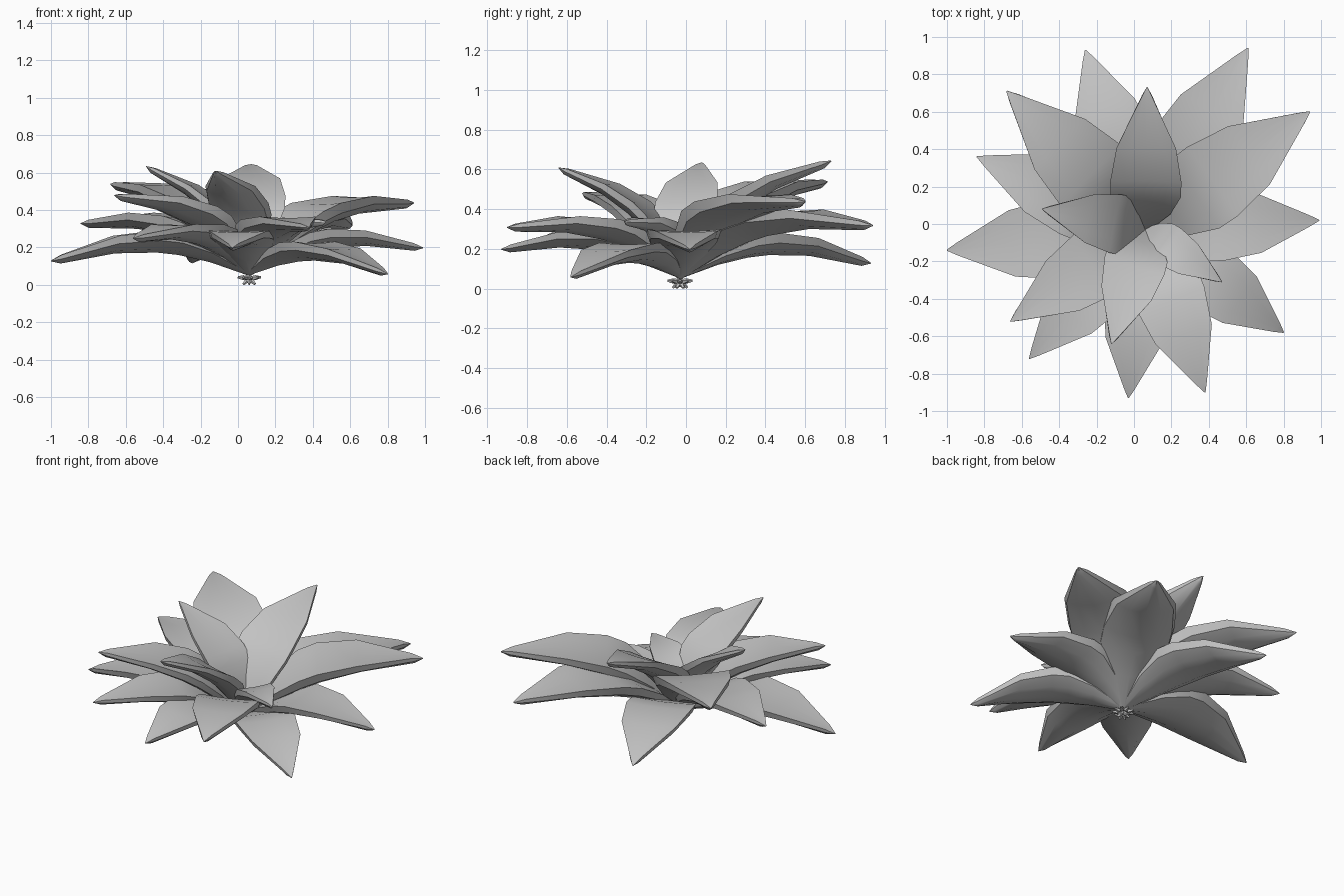
import bpy, bmesh, math
from mathutils import Vector, Matrix

cube = bpy.data.objects.get("Cube")
if cube:
    bpy.data.objects.remove(cube, do_unlink=True)


def make_material(name, colour):
    mat = bpy.data.materials.new(name)
    mat.use_nodes = True
    mat.diffuse_color = colour
    mat.node_tree.nodes["Principled BSDF"].inputs["Base Color"].default_value = colour
    return mat


grey = make_material("soft grey", (0.55, 0.55, 0.55, 1))


def finish(bm, name):
    bmesh.ops.recalc_face_normals(bm, faces=bm.faces)
    mesh = bpy.data.meshes.new(name)
    bm.to_mesh(mesh)
    bm.free()
    mesh.materials.append(grey)
    return mesh


def add_object(name, mesh):
    obj = bpy.data.objects.new(name, mesh)
    bpy.context.collection.objects.link(obj)
    return obj


def smooth(obj, degrees):
    bpy.ops.object.select_all(action="DESELECT")
    obj.select_set(True)
    bpy.context.view_layer.objects.active = obj
    bpy.ops.object.shade_smooth_by_angle(angle=math.radians(degrees))


# One fleshy leaf of unit length along x:
# (distance, half width, arch height, thickness at the keel)
STATIONS = [(0, 0.025, 0, 0.02), (0.2, 0.14, 0.112, 0.075), (0.36, 0.197, 0.164, 0.1),
            (0.47, 0.2, 0.17, 0.1), (0.68, 0.167, 0.134, 0.08),
            (0.95, 0.032, 0.03, 0.042), (1, 0.003, 0, 0.004)]
COLUMNS = [-1, -0.55, 0, 0.55, 1]
CUP = 0.05
INSET = 0.91


def leaf_mesh():
    bm = bmesh.new()
    rings = []
    for s, w, h, d in STATIONS:
        # Nearly flat top, then a keeled underside drawn in from the rim
        top = [(s, c * w, h + CUP * w * c * c) for c in COLUMNS]
        under = [(s, y * INSET, z - d * (1 - 0.5 * c * c)) for c, (s, y, z) in zip(COLUMNS, top)]
        rings.append([bm.verts.new(p) for p in top + under[::-1]])
    for r0, r1 in zip(rings, rings[1:]):
        for i in range(len(r0)):
            j = (i + 1) % len(r0)
            bm.faces.new((r0[i], r1[i], r1[j], r0[j]))
    bm.faces.new(rings[0])
    bm.faces.new(rings[-1])
    return finish(bm, "leaf")


# Leaf tips, going round the rosette; every leaf grows from the same crown
CROWN = Vector((0.06, -0.03, 0.07))
TIPS = [(0.07, 0.73, 0.645), (0.61, 0.94, 0.32), (0.94, 0.60, 0.44), (0.99, 0.02, 0.2),
        (0.80, -0.58, 0.06), (0.47, -0.31, 0.34), (0.38, -0.90, 0.31), (-0.03, -0.93, 0.2),
        (-0.12, -0.64, 0.61), (-0.56, -0.72, 0.25), (-0.66, -0.52, 0.48), (-1.0, -0.14, 0.13),
        (-0.84, 0.36, 0.33), (-0.68, 0.71, 0.54), (-0.26, 0.93, 0.13), (-0.49, 0.08, 0.635)]

leaf = leaf_mesh()
for number, tip in enumerate(TIPS, 1):
    along = Vector(tip) - CROWN
    length = along.length
    along.normalize()
    side = Vector((0, 0, 1)).cross(along).normalized()
    up = along.cross(side)
    # The short inner leaf is plumper and stands clear of its neighbours
    if length < 0.7:
        up *= 1.5
    frame = Matrix((along, side, up)).transposed().to_4x4()
    obj = add_object(f"leaf_{number}", leaf)
    obj.matrix_world = Matrix.Translation(CROWN) @ frame @ Matrix.Scale(length, 4)
    if number == 1:
        smooth(obj, 30)

# Tuft of tiny pointed buds under the crown
bm = bmesh.new()
root = Vector((CROWN.x, CROWN.y, 0.035))
for count, tilt, reach in ((9, 5, 0.048), (6, -40, 0.032), (1, -90, 0.01)):
    for k in range(count):
        turn = math.tau * (k + 0.5 * (count == 6)) / count
        pitch = math.radians(tilt)
        way = Vector((math.cos(turn) * math.cos(pitch),
                      math.sin(turn) * math.cos(pitch), math.sin(pitch)))
        place = Matrix.Translation(root + way * reach) @ way.to_track_quat("Z", "Y").to_matrix().to_4x4()
        bmesh.ops.create_cone(bm, cap_ends=True, segments=5, radius1=0.015,
                              radius2=0.006, depth=0.032, matrix=place)
bmesh.ops.translate(bm, verts=bm.verts, vec=(0, 0, -min(v.co.z for v in bm.verts)))
tuft = add_object("root_tuft", finish(bm, "root_tuft"))
smooth(tuft, 30)
